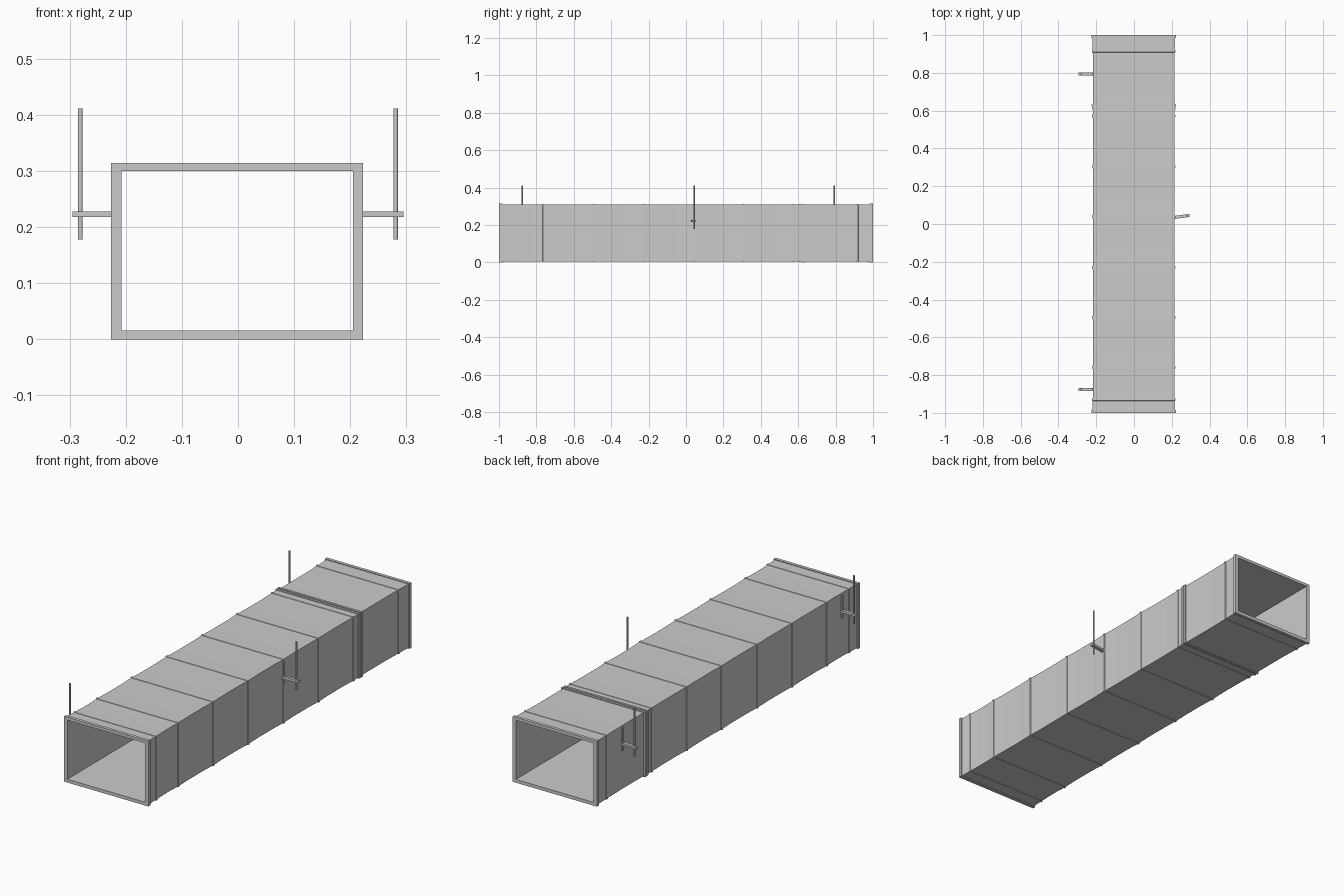
import bpy, bmesh, math
from mathutils import Vector

if "Cube" in bpy.data.objects:
    bpy.data.objects.remove(bpy.data.objects["Cube"])

CX, CZ = -0.0015, 0.157          # duct axis
BW, BH = 0.215, 0.1525           # panel half width / half height
IN_X, IN_Z0, IN_Z1 = 0.2065, 0.016, 0.300


def mesh_object(name, bm):
    bmesh.ops.recalc_face_normals(bm, faces=bm.faces)
    me = bpy.data.meshes.new(name)
    bm.to_mesh(me)
    bm.free()
    ob = bpy.data.objects.new(name, me)
    bpy.context.collection.objects.link(ob)
    return ob


def ring(bm, y, hw, z0, z1):
    return [bm.verts.new((CX + sx * hw, y, z)) for sx, z in
            ((-1, z0), (1, z0), (1, z1), (-1, z1))]


def tube(name, stations):
    """Hollow rectangular tube; stations are (y, side swell, top swell)."""
    bm = bmesh.new()
    loops = [ring(bm, y, BW + a, CZ - BH - b, CZ + BH + b) for y, a, b in stations]
    loops += [ring(bm, y, IN_X, IN_Z0, IN_Z1) for y in (stations[-1][0], stations[0][0])]
    for k, la in enumerate(loops):
        lb = loops[(k + 1) % len(loops)]
        for i in range(4):
            j = (i + 1) % 4
            bm.faces.new((la[i], la[j], lb[j], lb[i]))
    return mesh_object(name, bm)


def box(name, x0, x1, y0, y1, z0, z1):
    bm = bmesh.new()
    bmesh.ops.create_cube(bm, size=1)
    for v in bm.verts:
        v.co = Vector(((x0 + x1) / 2 + v.co.x * (x1 - x0),
                       (y0 + y1) / 2 + v.co.y * (y1 - y0),
                       (z0 + z1) / 2 + v.co.z * (z1 - z0)))
    return mesh_object(name, bm)


def rod(name, x, y, z0, z1, r=0.004):
    bpy.ops.mesh.primitive_cylinder_add(vertices=12, radius=r, depth=z1 - z0,
                                        location=(x, y, (z0 + z1) / 2))
    ob = bpy.context.object
    ob.name = name
    bpy.ops.object.shade_smooth_by_angle()
    return ob


# Duct wall: panels pinch in between raised ribs
ribs = [-0.93, -0.76, -0.495, -0.23, 0.04, 0.305, 0.572, 0.915]
stations = [(-0.99, 0.004, 0.001)]
for i, y in enumerate(ribs):
    stations += [(y - 0.006, 0.002, 0.0005), (y - 0.005, 0.005, 0.0025),
                 (y + 0.005, 0.005, 0.0025), (y + 0.006, 0.002, 0.0005)]
    if i < len(ribs) - 1:
        gap = ribs[i + 1] - y
        stations += [(y + gap * 0.3, 0.0, 0.0), (y + gap * 0.7, 0.0, 0.0)]
stations.append((0.99, 0.004, 0.001))
tube("duct_wall", stations)

# End flanges and the bolted joint between sections
for name, y0, y1, a, b in (("front_flange", -1.0, -0.985, 0.0095, 0.0045),
                           ("back_flange", 0.985, 1.0, 0.0095, 0.0045),
                           ("joint_flange_a", 0.605, 0.616, 0.007, 0.0035),
                           ("joint_flange_b", 0.622, 0.633, 0.008, 0.004)):
    tube(name, [(y0, a, b), (y1, a, b)])

# Hangers: wall strap, horizontal arm and vertical threaded rod
for n, (side, y, tilt) in enumerate(((-1, -0.875, 0), (-1, 0.793, 0), (1, 0.04, 0.008))):
    xs = sorted((side * 0.212, side * 0.295))
    arm = box(f"hanger_arm_{n}", *xs, y - 0.008, y + 0.008, 0.218, 0.228)
    for v in arm.data.vertices:
        v.co.y += tilt * (abs(v.co.x) - 0.2535) / 0.0415 * 0.7
    xs = sorted((CX + side * 0.21, CX + side * 0.2205))
    box(f"hanger_strap_{n}", *xs, y - 0.005, y + 0.005, 0.19, 0.30)
    rod(f"hanger_rod_{n}", side * 0.281, y + tilt * 0.4, 0.178, 0.411)
